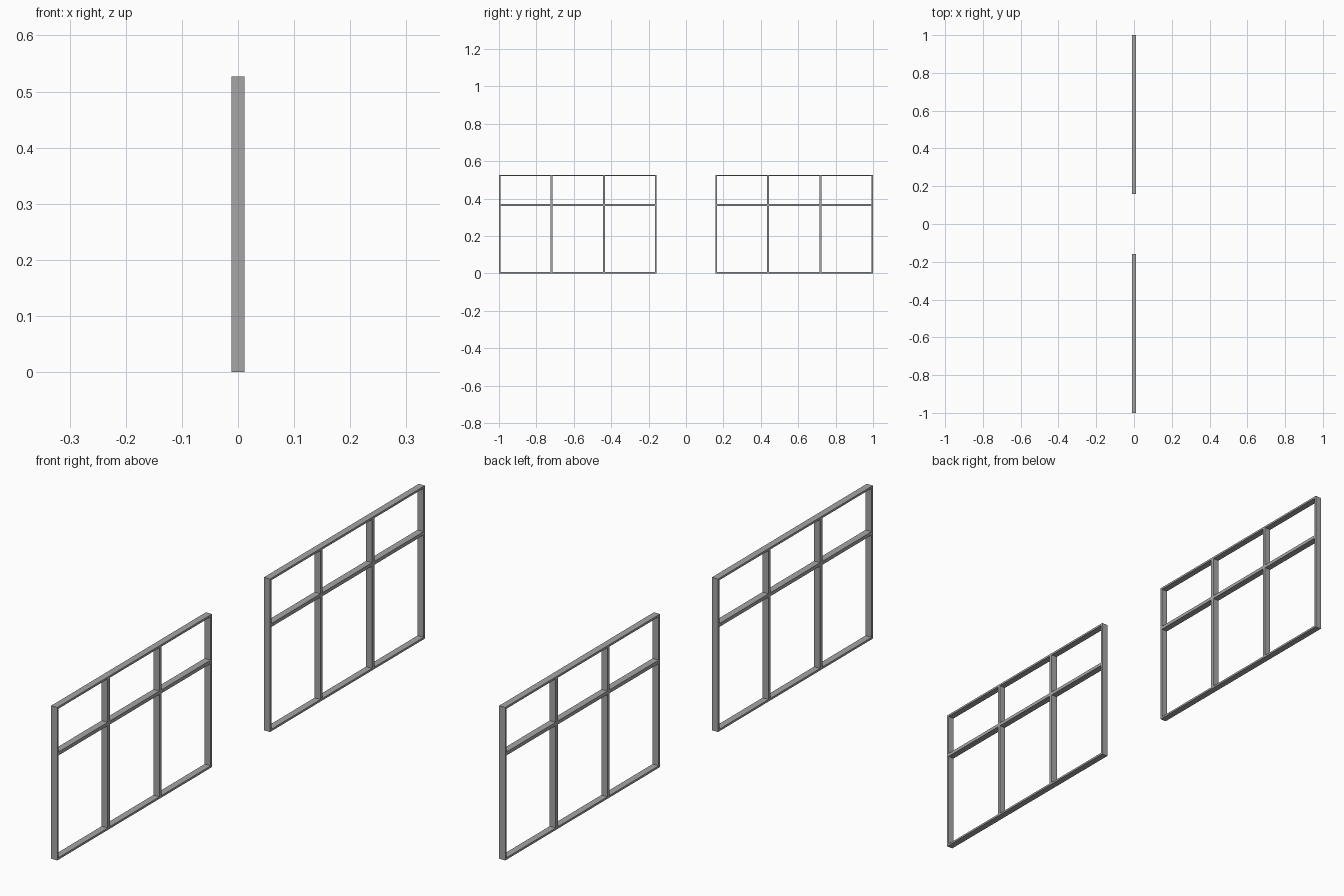
import bpy

if "Cube" in bpy.data.objects:
    bpy.data.objects.remove(bpy.data.objects["Cube"])

# Overall sizes of one window frame
Y0, Y1, H = 0.158, 1.0, 0.527     # inner end, outer end, height
DEPTH = 0.023                     # thickness along x
RIM, BAR = 0.007, 0.012           # outer rim and inner bar widths
TRANSOM_Z = 0.365
MULLIONS = [Y0 + (Y1 - Y0) * k / 3 for k in (1, 2)]

# Dark grey frame paint
paint = bpy.data.materials.new("dark_grey")
paint.diffuse_color = (0.38, 0.38, 0.38, 1)
paint.use_nodes = True
paint.node_tree.nodes["Principled BSDF"].inputs["Base Color"].default_value = paint.diffuse_color


def bar(name, y0, y1, z0, z1):
    """Box spanning the given y and z ranges, centred on x = 0."""
    bpy.ops.mesh.primitive_cube_add(size=1, location=(0, (y0 + y1) / 2, (z0 + z1) / 2))
    ob = bpy.context.object
    ob.name = name
    ob.scale = (DEPTH, y1 - y0, z1 - z0)
    bpy.ops.object.transform_apply(location=False, rotation=False, scale=True)
    ob.data.materials.append(paint)


def span(side, a, b):
    return sorted((side * a, side * b))


for label, side in (("left", -1), ("right", 1)):
    # Top and bottom rails run the full width
    bar(f"{label}_bottom_rail", *span(side, Y0, Y1), 0, RIM)
    bar(f"{label}_top_rail", *span(side, Y0, Y1), H - RIM, H)

    # End posts fit between the rails
    bar(f"{label}_inner_post", *span(side, Y0, Y0 + RIM), RIM, H - RIM)
    bar(f"{label}_outer_post", *span(side, Y1 - RIM, Y1), RIM, H - RIM)

    # Transom between the end posts
    t0, t1 = TRANSOM_Z - BAR / 2, TRANSOM_Z + BAR / 2
    bar(f"{label}_transom", *span(side, Y0 + RIM, Y1 - RIM), t0, t1)

    # Mullions, split by the transom
    for i, y in enumerate(MULLIONS, 1):
        ys = span(side, y - BAR / 2, y + BAR / 2)
        bar(f"{label}_lower_mullion_{i}", *ys, RIM, t0)
        bar(f"{label}_upper_mullion_{i}", *ys, t1, H - RIM)
